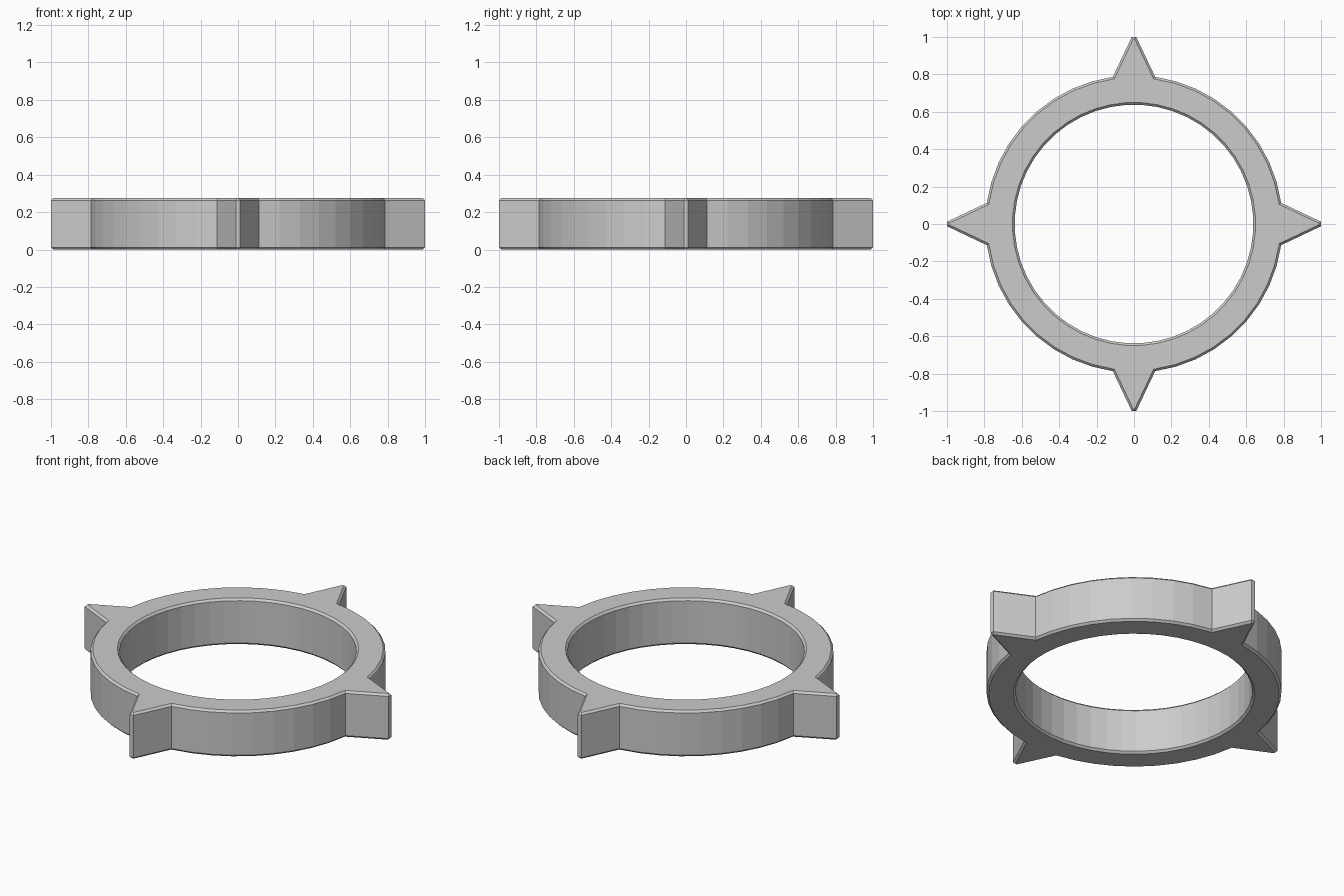
import bpy, bmesh
from math import sin, cos, radians
from mathutils import Vector

if "Cube" in bpy.data.objects:
    bpy.data.objects.remove(bpy.data.objects["Cube"])

HEIGHT, CHAMFER = 0.275, 0.012
R_OUT, R_IN = 0.795, 0.638
STEP = 360 / 44


def polar(r, deg):
    return Vector((r * cos(radians(deg)), r * sin(radians(deg))))


def inset(points, d):
    """Offset a counter-clockwise outline inwards by d."""
    result = []
    for i, p in enumerate(points):
        e1 = (p - points[i - 1]).normalized()
        e2 = (points[(i + 1) % len(points)] - p).normalized()
        n1, n2 = Vector((-e1.y, e1.x)), Vector((-e2.y, e2.x))
        result.append(p + (n1 + n2) * (d / (1 + n1.dot(n2))))
    return result


# Outer outline: blunt spike plus arc, repeated each quarter turn
outer = []
for q in range(4):
    a = 90 * q
    tip, side = polar(1.0, a), polar(0.012, a + 90)
    outer += [polar(R_OUT, a - STEP), tip - side, tip + side]
    outer += [polar(R_OUT, a + STEP * k) for k in range(1, 10)]

# Hole outline, matched point for point with the outer one
n = len(outer)
hole = [polar(R_IN, -11.25 + 360 * i / n) for i in range(n)]
outer_in, hole_out = inset(outer, CHAMFER), inset(hole, -CHAMFER)

# Chamfered cross-section swept around both outlines
section = [(outer_in, 0), (outer, CHAMFER), (outer, HEIGHT - CHAMFER),
           (outer_in, HEIGHT), (hole_out, HEIGHT), (hole, HEIGHT - CHAMFER),
           (hole, CHAMFER), (hole_out, 0)]
bm = bmesh.new()
loops = [[bm.verts.new((p.x, p.y, z)) for p in pts] for pts, z in section]
for j, lower in enumerate(loops):
    upper = loops[(j + 1) % len(loops)]
    for i in range(n):
        k = (i + 1) % n
        bm.faces.new((lower[i], lower[k], upper[k], upper[i]))
bmesh.ops.recalc_face_normals(bm, faces=bm.faces)

mesh = bpy.data.meshes.new("spiked_ring")
bm.to_mesh(mesh)
bm.free()
bpy.context.collection.objects.link(bpy.data.objects.new("spiked_ring", mesh))
